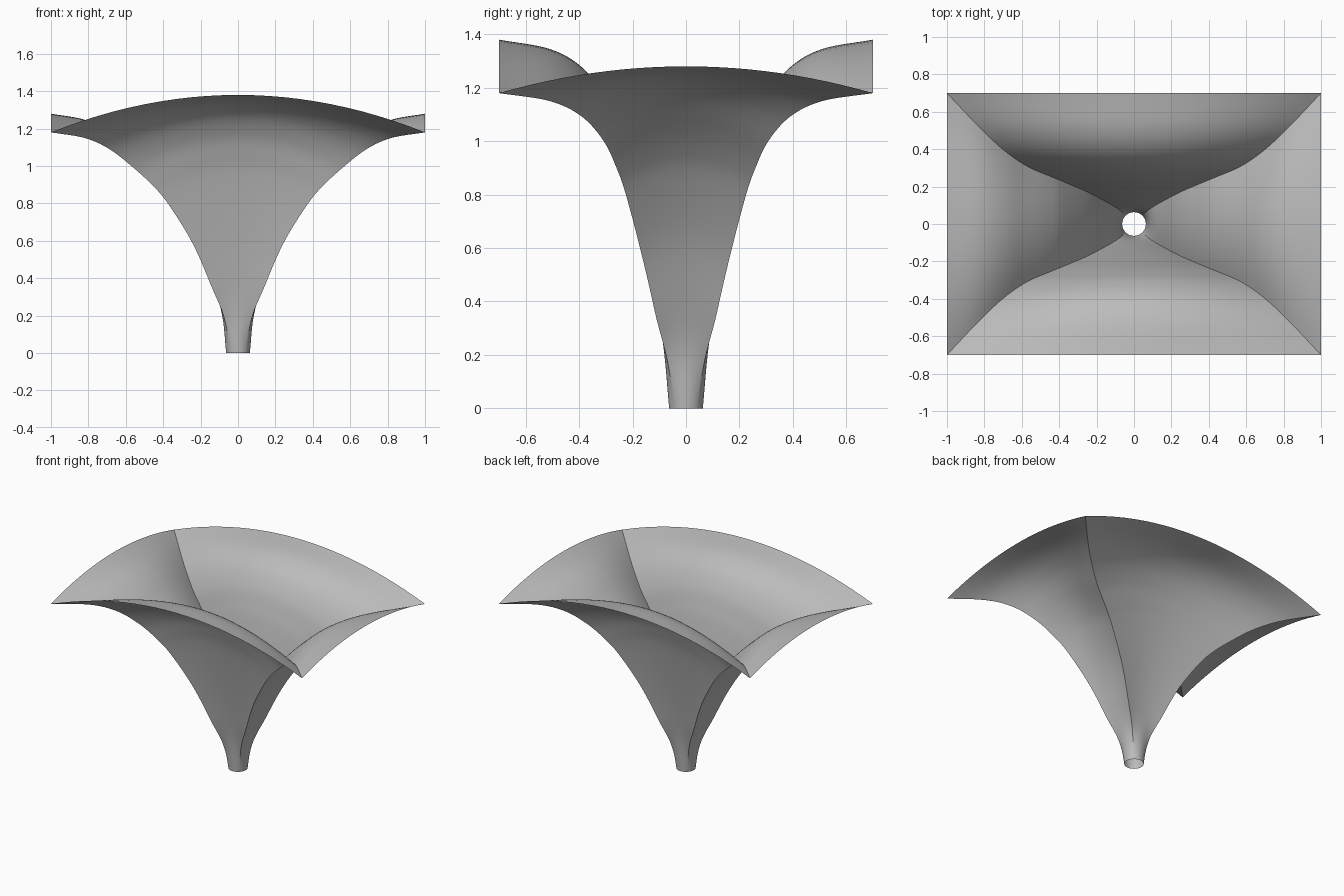
import bpy, bmesh, math

cube = bpy.data.objects.get("Cube")
if cube:
    bpy.data.objects.remove(cube, do_unlink=True)

# Corner flare: half width, half depth, height
FLARE = [(.063, .063, 0), (.088, .085, .2), (.16, .125, .4), (.25, .172, .6),
         (.375, .225, .8), (.46, .26, .9), (.57, .308, 1.0), (.69, .39, 1.092),
         (.82, .51, 1.15), (1.0, .70, 1.18)]
STEPS, SIDE = 8, 24
BOW_WIDE, BOW_NARROW = .2 / 1.18, .1 / 1.18


def spline(p0, p1, p2, p3, t):
    return [b + .5 * t * (c - a + t * (2 * a - 5 * b + 4 * c - d + t * (3 * (b - c) + d - a)))
            for a, b, c, d in zip(p0, p1, p2, p3)]


def mirrored_end(p, q):
    return tuple(2 * a - b for a, b in zip(p, q))


def flare_rows():
    pts = [mirrored_end(FLARE[0], FLARE[1])] + FLARE + [mirrored_end(FLARE[-1], FLARE[-2])]
    rows = [spline(*pts[i:i + 4], k / STEPS)
            for i in range(len(FLARE) - 1) for k in range(STEPS)]
    return rows + [FLARE[-1]]


def ring(a, b, z):
    """Round at the throat, rectangular higher up, each wall bowed upward."""
    s = min(1, z / .36)
    s = s * s * (3 - 2 * s)
    points = []
    for wall in range(4):
        for k in range(SIDE):
            u = 2 * k / SIDE - 1
            ang = u * math.pi / 4
            # Point on a unit wall, blended from arc to straight
            along = math.sin(ang) * (1 - s) + u * s
            out = math.cos(ang) * (1 - s) + s
            bow = (BOW_NARROW if wall % 2 else BOW_WIDE) * (1 - u * u)
            x, y = [(along, -out), (out, along), (-along, out), (-out, -along)][wall]
            points.append((x * a, y * b, z * (1 + bow)))
    return points


# Horn shell, open at throat and mouth
bm = bmesh.new()
loops = [[bm.verts.new(p) for p in ring(*row)] for row in flare_rows()]
for low, high in zip(loops, loops[1:]):
    n = len(low)
    for i in range(n):
        j = (i + 1) % n
        bm.faces.new((low[i], low[j], high[j], high[i]))
mesh = bpy.data.meshes.new("horn_shell")
bm.to_mesh(mesh)
bm.free()
horn = bpy.data.objects.new("horn_shell", mesh)
bpy.context.collection.objects.link(horn)

# Plain grey finish
grey = bpy.data.materials.new("plain_grey")
grey.use_nodes = True
colour = (.5, .5, .5, 1)
grey.diffuse_color = colour
grey.node_tree.nodes["Principled BSDF"].inputs["Base Color"].default_value = colour
mesh.materials.append(grey)

bpy.ops.object.select_all(action='DESELECT')
horn.select_set(True)
bpy.context.view_layer.objects.active = horn
bpy.ops.object.shade_smooth_by_angle(angle=math.radians(30))
